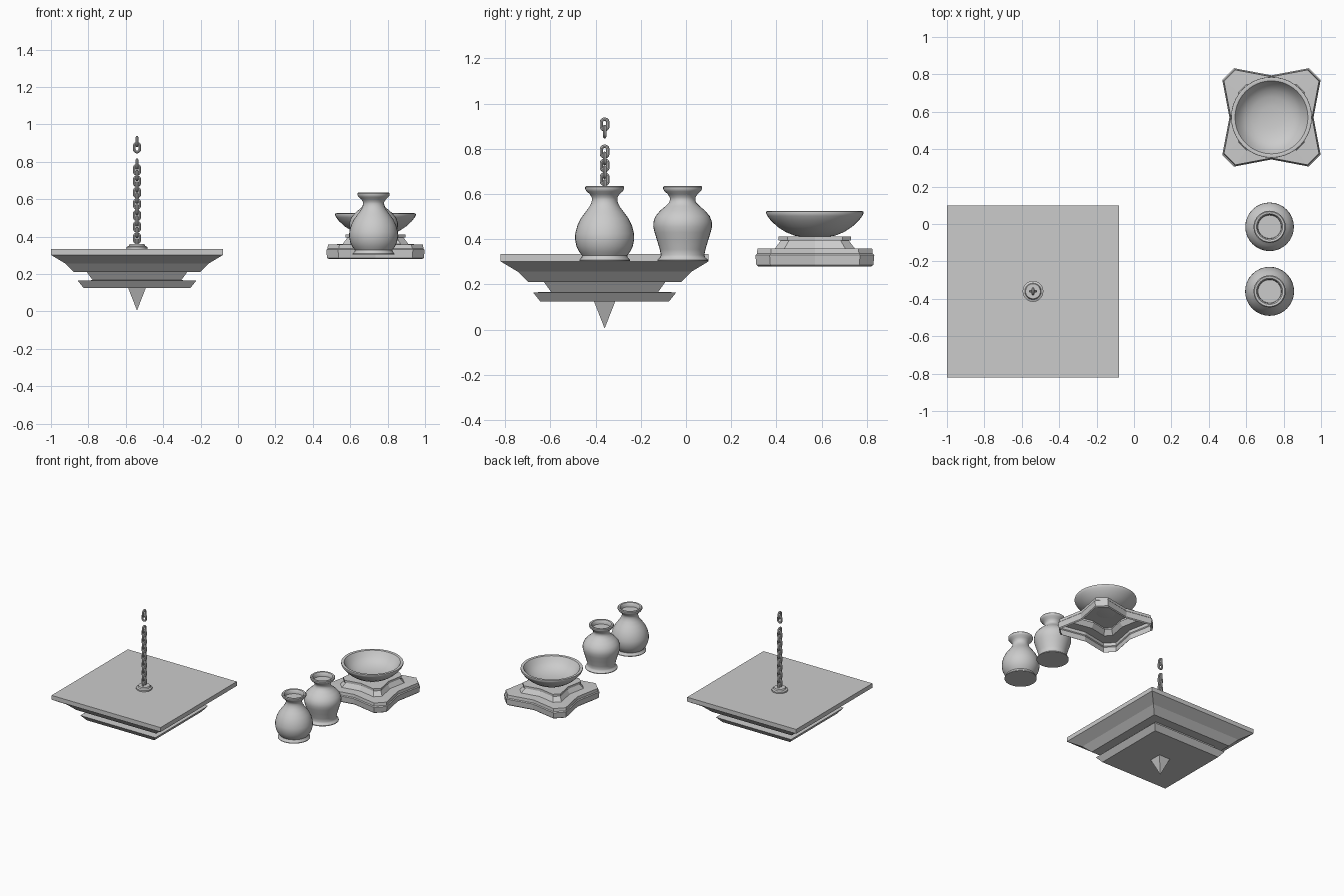
import bpy, bmesh, math

if "Cube" in bpy.data.objects:
    bpy.data.objects.remove(bpy.data.objects["Cube"])


def loft(name, outline, levels, center, cap_start=True, cap_end=True, smooth=False):
    """Stack scaled copies of an outline; levels are (scale, z)."""
    bm = bmesh.new()
    rings = []
    for s, z in levels:
        if s == 0:
            rings.append([bm.verts.new((0, 0, z))])
        else:
            rings.append([bm.verts.new((x * s, y * s, z)) for x, y in outline])
    n = len(outline)
    for a, b in zip(rings, rings[1:]):
        for i in range(n):
            j = (i + 1) % n
            if len(b) == 1:
                bm.faces.new((a[i], a[j], b[0]))
            elif len(a) == 1:
                bm.faces.new((a[0], b[j], b[i]))
            else:
                bm.faces.new((a[i], a[j], b[j], b[i]))
    if cap_start and len(rings[0]) > 1:
        bm.faces.new(rings[0][::-1])
    if cap_end and len(rings[-1]) > 1:
        bm.faces.new(rings[-1])
    bmesh.ops.recalc_face_normals(bm, faces=bm.faces)
    return finish(name, bm, center, smooth)


def finish(name, bm, center, smooth):
    me = bpy.data.meshes.new(name)
    bm.to_mesh(me)
    bm.free()
    ob = bpy.data.objects.new(name, me)
    bpy.context.collection.objects.link(ob)
    ob.location = (center[0], center[1], 0)
    if smooth:
        bpy.ops.object.select_all(action='DESELECT')
        ob.select_set(True)
        bpy.context.view_layer.objects.active = ob
        bpy.ops.object.shade_smooth_by_angle(angle=math.radians(40))
    return ob


def circle(n):
    return [(math.cos(2 * math.pi * i / n), math.sin(2 * math.pi * i / n)) for i in range(n)]


SQUARE = [(1, 1), (-1, 1), (-1, -1), (1, -1)]
ROUND = circle(32)

# Hanging square platform with stepped moulding
P = (-0.54, -0.36)
loft("platform", SQUARE,
     [(0.285, 0.125), (0.317, 0.165), (0.237, 0.167), (0.268, 0.21), (0.338, 0.21),
      (0.385, 0.257), (0.46, 0.302), (0.46, 0.335)], P)
loft("bottom_spike", SQUARE, [(0, 0.005), (0.047, 0.125)], P)
loft("chain_mount", circle(20),
     [(0.056, 0.335), (0.056, 0.345), (0.044, 0.35), (0.04, 0.36), (0.03, 0.36)], P, smooth=True)


# Chain of interlocking oval links
def link(name, z, across_y):
    bm = bmesh.new()
    tube, bend, straight = 0.0075, 0.0145, 0.009
    n, m = 16, 8
    rings = []
    for i in range(n):
        t = 2 * math.pi * (i + 0.5) / n
        cx, cz = bend * math.cos(t), bend * math.sin(t)
        cz += straight if cz > 0 else -straight
        ring = []
        for k in range(m):
            p = 2 * math.pi * k / m
            u = cx + tube * math.cos(p) * math.cos(t)
            w = cz + tube * math.cos(p) * math.sin(t)
            v = tube * math.sin(p)
            ring.append(bm.verts.new((v, u, z + w) if across_y else (u, v, z + w)))
        rings.append(ring)
    for i in range(n):
        a, b = rings[i], rings[(i + 1) % n]
        for k in range(m):
            bm.faces.new((a[k], b[k], b[(k + 1) % m], a[(k + 1) % m]))
    bmesh.ops.recalc_face_normals(bm, faces=bm.faces)
    finish(name, bm, P, True)


for i in range(15):
    link(f"chain_link_{i}", 0.788 - 0.0305 * i, i % 2 == 0)
link("top_link_upper", 0.908, True)
link("top_link_lower", 0.876, False)

# Two vases sharing neck and rim profile
NECK = [(0.056, 0.575), (0.057, 0.585), (0.066, 0.6), (0.08, 0.612), (0.086, 0.622),
        (0.086, 0.631), (0.081, 0.636), (0.07, 0.634), (0.064, 0.625), (0.062, 0.605)]
loft("round_vase", ROUND,
     [(0.112, 0.304), (0.112, 0.309), (0.102, 0.32), (0.1, 0.328), (0.113, 0.345),
      (0.125, 0.37), (0.131, 0.4), (0.13, 0.425), (0.121, 0.46), (0.105, 0.493),
      (0.085, 0.52), (0.068, 0.543), (0.059, 0.56)] + NECK, (0.725, -0.36), smooth=True)
loft("shouldered_vase", ROUND,
     [(0.112, 0.304), (0.112, 0.309), (0.1, 0.32), (0.096, 0.33), (0.101, 0.355),
      (0.113, 0.395), (0.124, 0.43), (0.13, 0.455), (0.129, 0.478), (0.12, 0.502),
      (0.1, 0.526), (0.075, 0.547), (0.06, 0.562)] + NECK, (0.725, -0.015), smooth=True)

# Pedestal: star outline with clipped corners and pinched sides, open underneath
B = (0.735, 0.57)
quarter = [(0.225, 0), (0.263, 0.2), (0.2, 0.263)]
STAR = []
for q in range(4):
    c, s = [(1, 0), (0, 1), (-1, 0), (0, -1)][q]
    STAR += [(x * c - y * s, x * s + y * c) for x, y in quarter]
loft("pedestal", STAR,
     [(0.95, 0.28), (0.985, 0.287), (1.0, 0.33), (0.975, 0.336), (0.965, 0.358),
      (0.67, 0.36), (0.57, 0.395), (0.61, 0.395), (0.61, 0.412)],
     B, cap_start=False)

# Bowl with flat rim and rounded hollow
loft("bowl", circle(40),
     [(0.05, 0.41), (0.09, 0.416), (0.13, 0.432), (0.165, 0.455), (0.195, 0.483),
      (0.21, 0.503), (0.216, 0.515), (0.215, 0.523), (0.208, 0.525), (0.195, 0.522),
      (0.186, 0.508), (0.17, 0.485), (0.145, 0.463), (0.11, 0.446), (0.06, 0.436),
      (0, 0.433)], B, smooth=True)
